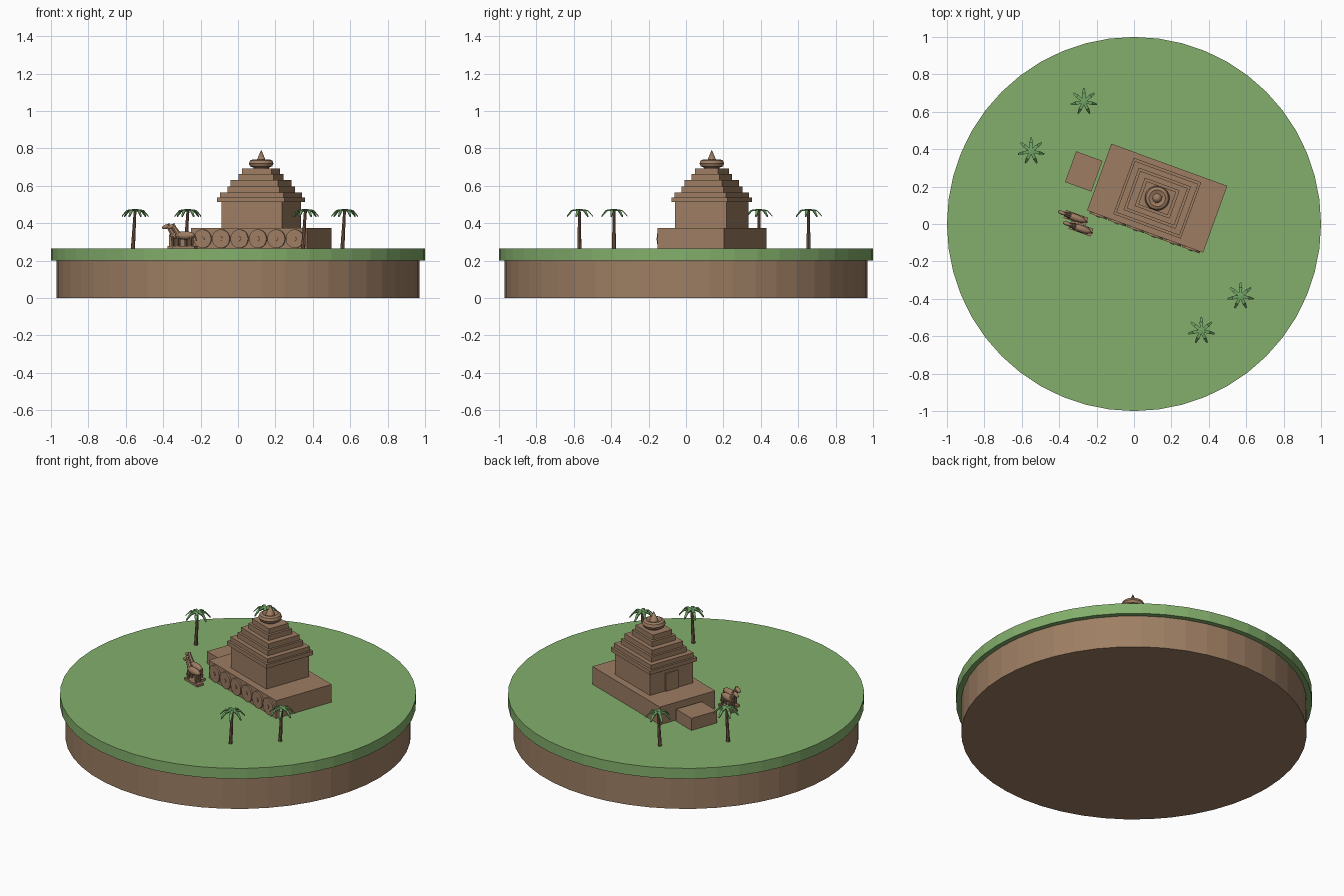
import bpy, math
from mathutils import Matrix, Vector

cube = bpy.data.objects.get("Cube")
if cube:
    bpy.data.objects.remove(cube, do_unlink=True)

def material(name, r, g, b):
    m = bpy.data.materials.new(name)
    m.use_nodes = True
    m.diffuse_color = (r, g, b, 1)
    m.node_tree.nodes["Principled BSDF"].inputs["Base Color"].default_value = (r, g, b, 1)
    return m

GRASS = material("grass green", .23, .43, .15)
SOIL = material("soil brown", .34, .21, .125)
STONE = material("sandstone", .34, .205, .125)
TRUNK = material("bark brown", .22, .125, .08)
LEAF = material("palm green", .16, .37, .13)

GROUND = .265
TILT = Matrix.Rotation(math.radians(-20), 4, 'Z')
TEMPLE = Matrix.Translation((.124, .138, 0)) @ TILT

def finish(name, mat, frame=None, smooth=False):
    o = bpy.context.object
    o.name = name
    o.data.materials.append(mat)
    if smooth:
        bpy.ops.object.shade_smooth_by_angle(angle=math.radians(40))
    if frame:
        bpy.context.view_layer.update()
        o.matrix_world = frame @ o.matrix_world
    return o

def box(name, mat, center, size, frame=None):
    bpy.ops.mesh.primitive_cube_add(size=1, location=center)
    bpy.context.object.scale = size
    return finish(name, mat, frame)

def rod(name, mat, a, b, r1, r2, sides=8, frame=None, smooth=False):
    a, b = Vector(a), Vector(b)
    d = b - a
    bpy.ops.mesh.primitive_cone_add(vertices=sides, radius1=r1, radius2=r2, depth=d.length,
                                    location=(a + b) / 2,
                                    rotation=d.to_track_quat('Z', 'Y').to_euler())
    return finish(name, mat, frame, smooth)

def ball(name, mat, center, size, frame=None, pitch=0):
    bpy.ops.mesh.primitive_uv_sphere_add(segments=12, ring_count=8, radius=1, location=center,
                                         rotation=(0, pitch, 0))
    bpy.context.object.scale = size
    return finish(name, mat, frame, True)

# Round island
rod("island_soil", SOIL, (0, 0, 0), (0, 0, .2), .97, .97, 48)
rod("island_grass", GRASS, (0, 0, .2), (0, 0, GROUND), 1, 1, 48)

# Temple platform, entrance block and hall
box("platform", STONE, (0, 0, .319), (.66, .38, .112), TEMPLE)
box("entrance_block", STONE, (-.418, 0, .302), (.15, .175, .076), TEMPLE)
box("hall", STONE, (0, 0, .445), (.344, .294, .14), TEMPLE)
box("door", STONE, (-.172, 0, .43), (.014, .085, .11), TEMPLE)

# Stepped roof: alternating eaves and risers (length, width, bottom, top)
TIERS = [(.384, .320, .513, .538), (.360, .292, .538, .565),
         (.296, .240, .565, .597), (.270, .212, .597, .630),
         (.198, .160, .630, .662), (.168, .132, .662, .693)]
for i, (l, w, z0, z1) in enumerate(TIERS):
    box(f"roof_tier_{i + 1}", STONE, (0, 0, (z0 + z1) / 2), (l, w, z1 - z0), TEMPLE)

# Crowning ring and finial
rod("crown_neck", STONE, (0, 0, .69), (0, 0, .735), .042, .042, 16, TEMPLE)
bpy.ops.mesh.primitive_torus_add(major_segments=24, minor_segments=8, major_radius=.044,
                                 minor_radius=.022, location=(0, 0, .72))
finish("crown_ring", STONE, TEMPLE, True)
rod("finial", STONE, (0, 0, .733), (0, 0, .793), .026, 0, 12, TEMPLE, True)

# Row of wheels along the front of the platform
for i in range(6):
    x = (i - 2.5) * .105
    rod(f"wheel_{i + 1}", STONE, (x, -.18, .317), (x, -.2, .317), .05, .05, 20, TEMPLE)
    rod(f"wheel_hub_{i + 1}", STONE, (x, -.19, .317), (x, -.204, .317), .012, .012, 10, TEMPLE)

# Pair of horses facing away from the platform
def horse(name, x, y):
    f = Matrix.Translation((x, y, GROUND)) @ TILT
    box(name + "_plinth", STONE, (.015, 0, .007), (.125, .045, .014), f)
    ball(name + "_body", STONE, (.015, 0, .07), (.058, .02, .022), f)
    for sx in (-.022, .052):
        for sy in (-.012, .012):
            rod(name + "_leg", STONE, (sx, sy, .01), (sx, sy, .065), .007, .008, 8, f)
    rod(name + "_neck", STONE, (-.022, 0, .075), (-.05, 0, .118), .016, .011, 8, f, True)
    ball(name + "_head", STONE, (-.063, 0, .117), (.025, .011, .012), f, -.35)
    for sy in (-.007, .007):
        rod(name + "_ear", STONE, (-.05, sy, .122), (-.048, sy, .138), .004, 0, 6, f)
    rod(name + "_tail", STONE, (.068, 0, .075), (.082, 0, .04), .006, .003, 6, f)

horse("back_horse", -.325, .038)
horse("front_horse", -.298, -.02)

# Palm trees with seven drooping fronds
def frond_mesh():
    m = bpy.data.meshes.new("frond")
    stations = [(0, .007, .002), (.045, .009, -.004), (.072, .004, -.034)]
    verts = [(r, s * w, z + t) for r, w, z in stations for t in (0, -.007) for s in (-1, 1)]
    faces = [(0, 1, 3, 2), (8, 10, 11, 9)]
    for k in (0, 4):
        for a, b in ((0, 1), (1, 3), (3, 2), (2, 0)):
            faces.append((k + b, k + a, k + a + 4, k + b + 4))
    m.from_pydata(verts, [], faces)
    m.materials.append(LEAF)
    return m

FROND = frond_mesh()
for n, (x, y) in enumerate([(.57, -.385), (.36, -.57), (-.268, .655), (-.55, .39)]):
    top = Vector((x, y, .475))
    rod(f"palm_trunk_{n + 1}", TRUNK, (x - .012, y, GROUND - .005), top, .011, .007, 8)
    for i in range(7):
        o = bpy.data.objects.new(f"palm_{n + 1}_frond_{i + 1}", FROND)
        o.location = top
        o.rotation_euler.z = math.radians(90) + i * math.tau / 7
        bpy.context.collection.objects.link(o)
